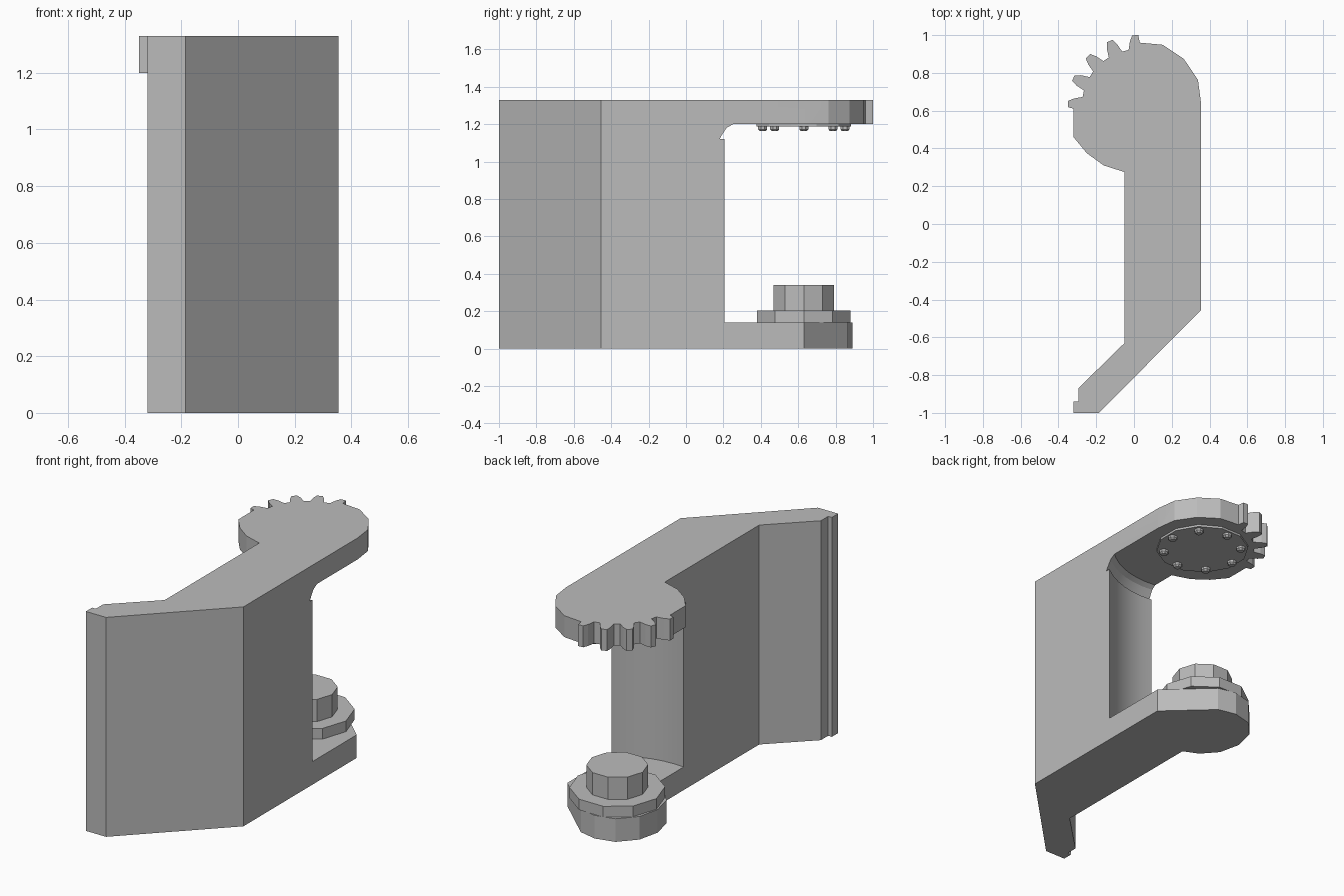
import bpy, bmesh
from math import sin, cos, radians, pi

if "Cube" in bpy.data.objects:
    bpy.data.objects.remove(bpy.data.objects["Cube"])

TOP, FLOOR, CEIL = 1.33, 0.14, 1.2
PX, PY = 0.02, 0.63          # pivot axis

grey = bpy.data.materials.new("plain_grey")
grey.use_nodes = True
GREY = (0.5, 0.5, 0.5, 1)
grey.diffuse_color = GREY
grey.node_tree.nodes["Principled BSDF"].inputs["Base Color"].default_value = GREY


def polar(r, deg, cx=PX, cy=PY):
    return (cx + r * cos(radians(deg)), cy + r * sin(radians(deg)))


def finish(name, bm):
    bmesh.ops.recalc_face_normals(bm, faces=bm.faces)
    mesh = bpy.data.meshes.new(name)
    bm.to_mesh(mesh)
    bm.free()
    mesh.materials.append(grey)
    ob = bpy.data.objects.new(name, mesh)
    bpy.context.collection.objects.link(ob)
    return ob


def extrude(name, outline, z0, z1):
    bm = bmesh.new()
    face = bm.faces.new([bm.verts.new((x, y, z0)) for x, y in outline])
    out = bmesh.ops.extrude_face_region(bm, geom=[face])
    verts = [v for v in out["geom"] if isinstance(v, bmesh.types.BMVert)]
    bmesh.ops.translate(bm, verts=verts, vec=(0, 0, z1 - z0))
    return finish(name, bm)


def disc(name, r, sides, z0, z1, turn=0):
    return extrude(name, [polar(r, turn + 360 * i / sides) for i in range(sides)], z0, z1)


def lathe(name, profile, steps):
    bm = bmesh.new()
    verts = [bm.verts.new((PX + r, PY, z)) for r, z in profile]
    edges = [bm.edges.new(pair) for pair in zip(verts, verts[1:])]
    bmesh.ops.spin(bm, geom=verts + edges, cent=(PX, PY, 0), axis=(0, 0, 1),
                   angle=2 * pi, steps=steps)
    bmesh.ops.remove_doubles(bm, verts=bm.verts, dist=1e-4)
    return finish(name, bm)


def boolean(target, tool, operation):
    tool.hide_render = True
    mod = target.modifiers.new(operation, "BOOLEAN")
    mod.operation, mod.solver, mod.object = operation, "EXACT", tool
    bpy.context.view_layer.objects.active = target
    bpy.ops.object.modifier_apply(modifier=mod.name)
    bpy.data.objects.remove(tool)


# Bent wall with a small lip at its front end
bracket = extrude("bracket_body", [
    (-0.32, -1), (-0.185, -1), (0.355, -0.455), (0.355, 0.25), (-0.05, 0.25),
    (-0.05, -0.63), (-0.295, -0.87), (-0.295, -0.94), (-0.32, -0.94)], 0, TOP)

# Upper arm: rounded head with a toothed quarter
head = [(-0.05, 0.1), (0.355, 0.1), (0.355, 0.64)]
head += [polar(0.345, a) for a in (22.5, 45, 67.5)] + [(0.03, 0.96)]
tooth = [(-7.5, 0.295), (-5, 0.34), (-2.5, 0.37), (2.5, 0.37), (5, 0.34), (7.5, 0.295)]
for i in range(5):
    points = tooth[2 if i == 0 else 0:4 if i == 4 else 6]
    head += [polar(r, 92 + 21.8 * i + a) for a, r in points]
head += [(-0.32, 0.61), (-0.32, 0.46), (-0.25, 0.375), (-0.16, 0.31), (-0.05, 0.275)]
upper_arm = extrude("upper_arm", head, CEIL, TOP)

# Lower arm: plain rounded end
lower_arm = extrude("lower_arm", [
    (-0.05, 0.1), (0.355, 0.1), (0.355, 0.63), (0.1, 0.865), (-0.01, 0.89),
    (-0.13, 0.86), (-0.22, 0.76), (-0.25, 0.63), (-0.22, 0.5), (-0.14, 0.41),
    (-0.05, 0.37)], 0, FLOOR)

boolean(bracket, upper_arm, "UNION")
boolean(bracket, lower_arm, "UNION")

# Hollow the wall's back face around the pivot, with a cove below the upper arm
cutter = lathe("clearance_cutter", [
    (0, FLOOR), (0.54, FLOOR), (0.54, 1.12), (0.562, 1.12), (0.548, 1.15),
    (0.533, 1.18), (0.507, CEIL), (0, CEIL)], 48)
boolean(bracket, cutter, "DIFFERENCE")

# Stepped boss on the lower arm
disc("lower_washer", 0.263, 10, FLOOR, 0.205)
disc("lower_boss", 0.17, 10, 0.205, 0.34)

# Plate and ring of bolts beneath the upper arm
disc("upper_plate", 0.262, 12, 1.187, CEIL, 15)
for i in range(8):
    bm = bmesh.new()
    x, y = polar(0.22, 45 * i)
    rings = []
    for r, z in ((0.026, 1.188), (0.026, 1.173), (0.018, 1.163)):
        rings.append([bm.verts.new((*polar(r, 45 * k + 22.5, x, y), z)) for k in range(8)])
    for low, high in zip(rings, rings[1:]):
        for k in range(8):
            n = (k + 1) % 8
            bm.faces.new((low[k], low[n], high[n], high[k]))
    bm.faces.new(rings[-1])
    bm.faces.new(rings[0])
    finish(f"plate_bolt_{i + 1}", bm)

# Smooth the hollow while keeping edges crisp
bpy.ops.object.select_all(action="DESELECT")
bracket.select_set(True)
bpy.context.view_layer.objects.active = bracket
bpy.ops.object.shade_smooth_by_angle(angle=radians(12))
